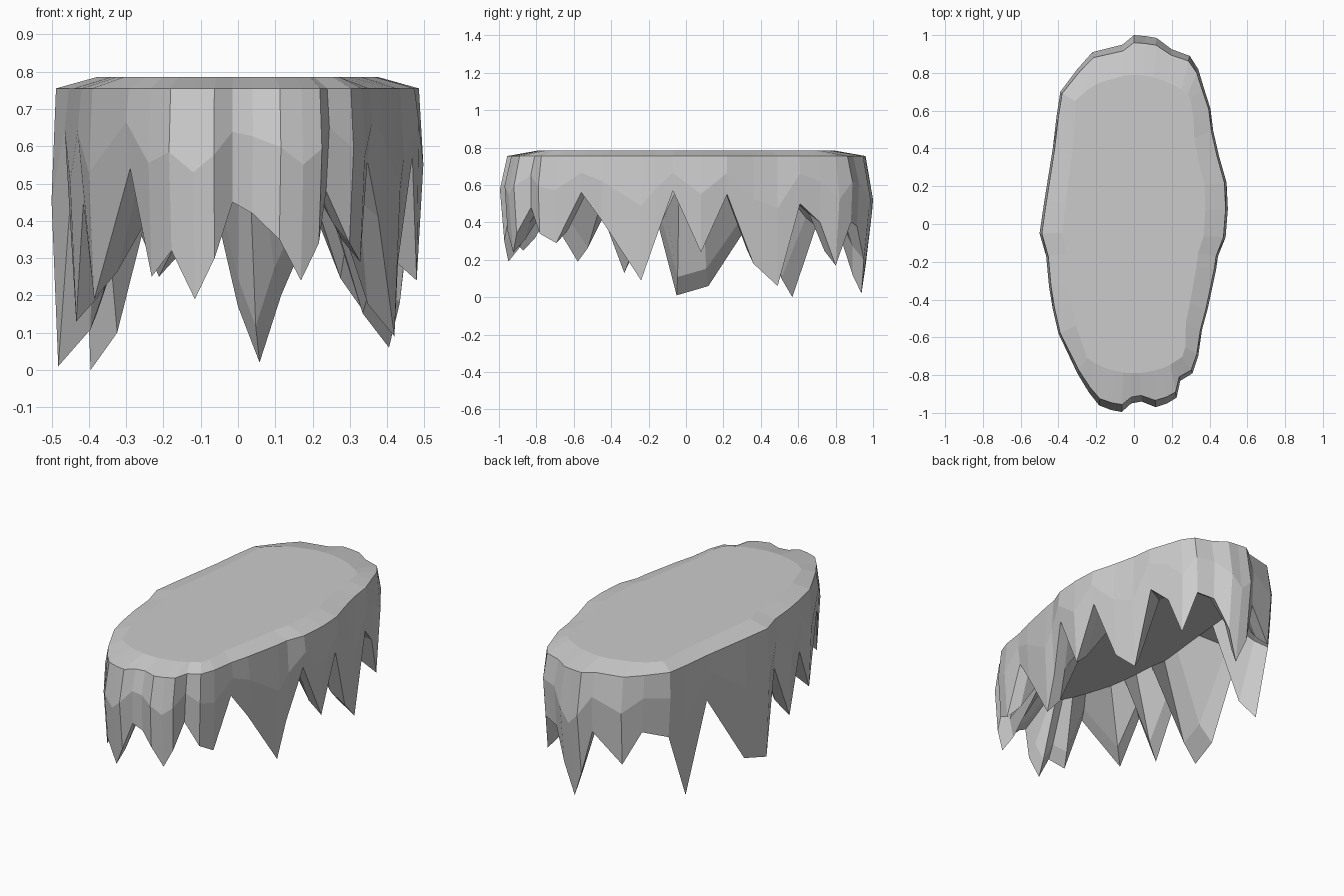
import bpy, bmesh
from math import copysign

if "Cube" in bpy.data.objects:
    bpy.data.objects.remove(bpy.data.objects["Cube"])

# Outline of the icicle fringe, counter-clockwise from the front: x, y, lower edge height
FRINGE = [
    (-.12, -.985, .19), (-.065, -.995, .30), (-.015, -.95, .45), (.04, -.94, .42),
    (.115, -.97, .35), (.175, -.95, .24), (.225, -.92, .34), (.245, -.83, .48),
    (.31, -.79, .34), (.34, -.70, .29), (.36, -.56, .56), (.39, -.45, .41),
    (.435, -.24, .09), (.445, -.17, .29), (.485, -.07, .57), (.497, .08, .24),
    (.49, .22, .55), (.45, .36, .18), (.42, .49, .06), (.405, .61, .50),
    (.37, .72, .40), (.34, .82, .17), (.295, .89, .40), (.20, .925, .38),
    (.12, .985, .20), (.06, .995, .02), (0, 1.0, .17), (-.06, .95, .42),
    (-.22, .91, .25), (-.30, .82, .43), (-.39, .70, .38), (-.41, .57, .0),
    (-.43, .40, .49), (-.475, .12, .06), (-.50, -.05, .01), (-.465, -.17, .47),
    (-.45, -.33, .13), (-.43, -.45, .45), (-.40, -.58, .19), (-.30, -.79, .54),
    (-.24, -.89, .25), (-.185, -.96, .32),
]


def inset(x, y, dx, dy):
    """Shrink towards the centre by dx at the long sides and dy at the ends."""
    return x * (1 - dx / .5), y * (1 - dy)


def flat_top(x, y, end):
    """Edge of the level top: close to the rim at the corners, cut off at the ends."""
    return x * (.76 + .12 * end), copysign(min(abs(y) * .93, .79 - .9 * x * x), y)


bm = bmesh.new()
rings = [[] for _ in range(6)]
for x, y, z in FRINGE:
    tip = max(0, .5 - z)
    end = max(0, abs(y) - .55) / .45          # 1 at the two narrow ends
    back = .08 + .05 * tip
    levels = [
        (*flat_top(x, y, end), .785),                        # flat top
        (*inset(x, y, .012, .04 * end), .755),               # shoulder
        (x, y, min(.665, .45 + .42 * z)),                    # widest line
        (*inset(x, y, .018, .12 * end * tip), z),            # icicle edge
        (*inset(x, y, back, back), z + .03 + .14 * tip),     # icicle backs
        (*inset(x, y, .25, .25), .57),                       # hollow underside
    ]
    for ring, co in zip(rings, levels):
        ring.append(bm.verts.new(co))

# Skin the rings and cap top and hollow
n = len(FRINGE)
for a, b in zip(rings, rings[1:]):
    for i in range(n):
        j = (i + 1) % n
        bm.faces.new((a[i], b[i], b[j], a[j]))
bm.faces.new(rings[0])
bm.faces.new(rings[-1][::-1])
bmesh.ops.recalc_face_normals(bm, faces=bm.faces)

mesh = bpy.data.meshes.new("icicle_cap")
bm.to_mesh(mesh)
bm.free()
bpy.context.collection.objects.link(bpy.data.objects.new("icicle_cap", mesh))
